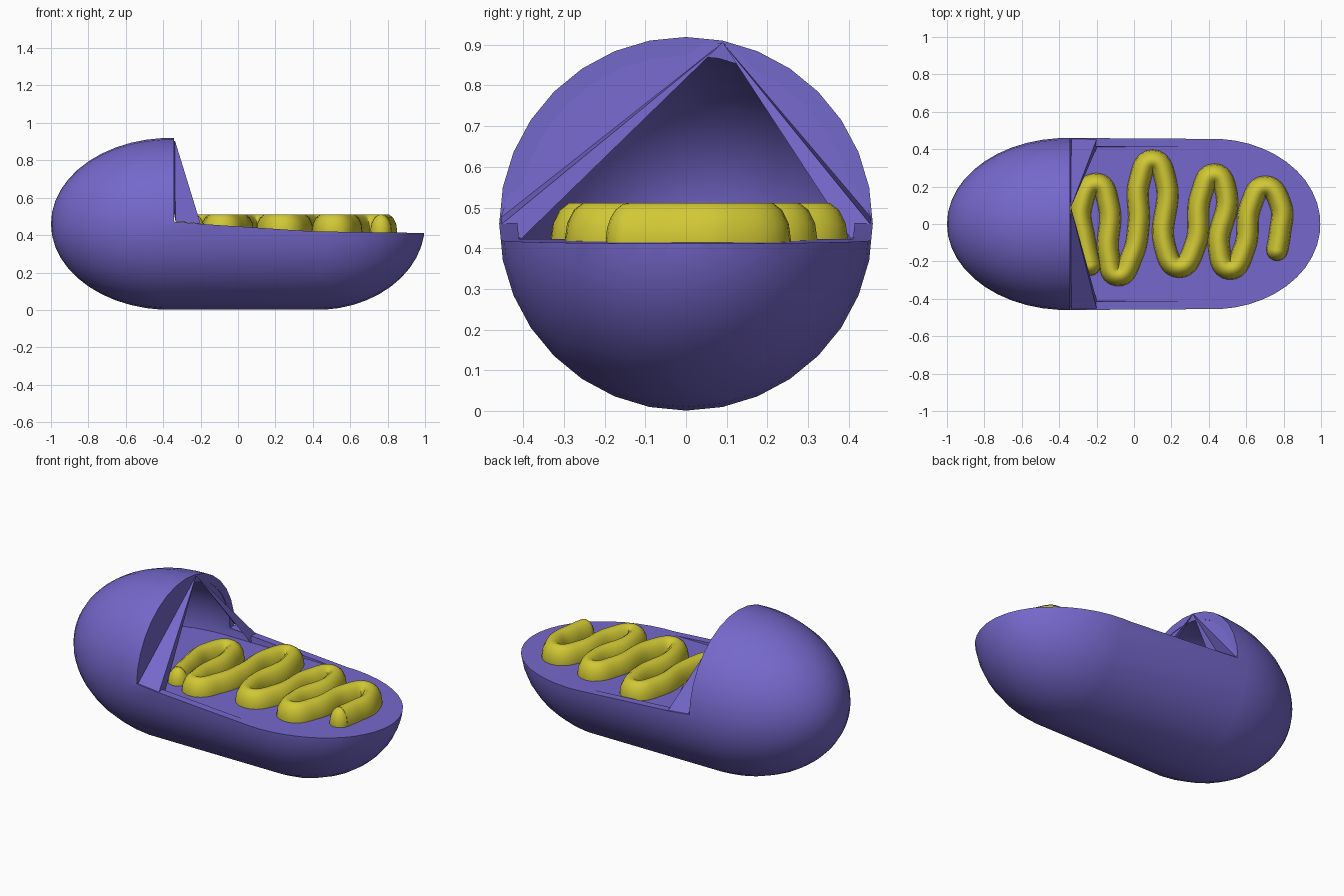
import bpy, bmesh, math
from mathutils import Vector

cube = bpy.data.objects.get("Cube")
if cube:
    bpy.data.objects.remove(cube, do_unlink=True)


def material(name, rgb):
    m = bpy.data.materials.new(name)
    m.use_nodes = True
    m.diffuse_color = (*rgb, 1)
    m.node_tree.nodes["Principled BSDF"].inputs["Base Color"].default_value = (*rgb, 1)
    return m


PURPLE = material("purple", (0.178, 0.138, 0.60))
YELLOW = material("yellow", (0.64, 0.58, 0.035))
AXIS_Z = 0.46


def to_object(name, bm, mat):
    bmesh.ops.recalc_face_normals(bm, faces=bm.faces)
    me = bpy.data.meshes.new(name)
    bm.to_mesh(me)
    bm.free()
    me.materials.append(mat)
    ob = bpy.data.objects.new(name, me)
    bpy.context.collection.objects.link(ob)
    return ob


def capsule(radius, wall):
    """Stretched capsule along x; an odd ring count leaves no equator, so the middle is straight."""
    bm = bmesh.new()
    bmesh.ops.create_uvsphere(bm, u_segments=32, v_segments=23, radius=1)
    for v in bm.verts:
        u, a, b = v.co.z, v.co.x, v.co.y
        x = -0.36 + (0.64 - wall) * u if u < 0 else 0.42 + (0.58 - wall) * u
        v.co = (x, a * radius, AXIS_Z + b * radius)
    return bm


def select_only(ob):
    bpy.ops.object.select_all(action='DESELECT')
    ob.select_set(True)
    bpy.context.view_layer.objects.active = ob


def cut(ob, cutter):
    mod = ob.modifiers.new("cut", 'BOOLEAN')
    mod.operation = 'DIFFERENCE'
    mod.solver = 'EXACT'
    mod.object = cutter
    cutter.hide_render = True
    select_only(ob)
    bpy.ops.object.modifier_apply(modifier=mod.name)
    bpy.data.objects.remove(cutter, do_unlink=True)


# Outer shell
shell = to_object("outer_shell", capsule(AXIS_Z, 0), PURPLE)

# Hollow above the floor
bm = capsule(0.415, 0.045)
res = bmesh.ops.bisect_plane(bm, geom=bm.verts[:] + bm.edges[:] + bm.faces[:],
                             plane_co=(0, 0, 0.423), plane_no=(0, 0, 1), clear_inner=True)
rim = [e for e in res["geom_cut"] if isinstance(e, bmesh.types.BMEdge)]
bmesh.ops.contextual_create(bm, geom=rim)
cut(shell, to_object("hollow_cutter", bm, PURPLE))

# Removed front-top section with a sloping rim
section = [(-0.342, 1.3), (-0.342, 0.472), (-0.2, 0.46), (0.4, 0.42), (1.3, 0.407), (1.3, 1.3)]
bm = bmesh.new()
face = bm.faces.new([bm.verts.new((x, -1, z)) for x, z in section])
ext = bmesh.ops.extrude_face_region(bm, geom=[face])
bmesh.ops.translate(bm, vec=(0, 2, 0),
                    verts=[v for v in ext["geom"] if isinstance(v, bmesh.types.BMVert)])
cut(shell, to_object("section_cutter", bm, PURPLE))
select_only(shell)
bpy.ops.object.shade_smooth_by_angle(angle=math.radians(30))

# Flaps that narrow the dome mouth to a triangle
apex = Vector((-0.337, 0.09, 0.905))
for side, label in ((-1, "right"), (1, "left")):
    bm = bmesh.new()
    a = bm.verts.new(apex)
    back = bm.verts.new((-0.335, side * 0.455, 0.475))
    corner = bm.verts.new((-0.2, side * 0.452, 0.46))
    inner = bm.verts.new((-0.2, side * 0.405, 0.423))
    bm.faces.new((a, back, corner))
    bm.faces.new((a, corner, inner))
    # Curved web between the flap and the dome edge
    start = math.atan2(apex.y * side, apex.z - AXIS_Z)
    arc = []
    for i in range(1, 10):
        t = start + (math.radians(88) - start) * i / 10
        arc.append(bm.verts.new((-0.345, side * 0.44 * math.sin(t), AXIS_Z + 0.44 * math.cos(t))))
    bm.faces.new([a] + arc + [back])
    to_object("mouth_flap_" + label, bm, PURPLE)

# Folded inner membrane: one winding half-buried tube
path = [(-0.235, -0.22), (-0.265, -0.08), (-0.28, 0.1), (-0.2, 0.215), (-0.135, 0.1),
        (-0.135, -0.17), (-0.09, -0.275), (-0.01, -0.17), (0.025, 0.0), (0.03, 0.23),
        (0.1, 0.34), (0.17, 0.23), (0.165, -0.12), (0.24, -0.23), (0.325, -0.12),
        (0.36, 0.16), (0.43, 0.265), (0.495, 0.16), (0.455, -0.13), (0.51, -0.24),
        (0.59, -0.13), (0.625, 0.1), (0.7, 0.2), (0.785, 0.1), (0.78, -0.05), (0.765, -0.14)]
cu = bpy.data.curves.new("folded_membrane", 'CURVE')
cu.dimensions = '3D'
cu.bevel_depth = 0.058
cu.bevel_resolution = 5
cu.resolution_u = 8
cu.use_fill_caps = True
sp = cu.splines.new('BEZIER')
sp.bezier_points.add(len(path) - 1)
for p, (x, y) in zip(sp.bezier_points, path):
    p.co = (x, y, 0)
    p.handle_left_type = p.handle_right_type = 'AUTO'
cu.materials.append(YELLOW)
tube = bpy.data.objects.new("folded_membrane", cu)
bpy.context.collection.objects.link(tube)
tube.location.z = 0.42
tube.scale.z = 1.62
select_only(tube)
bpy.ops.object.convert(target='MESH')
bpy.ops.object.shade_smooth_by_angle(angle=math.radians(45))

# Rounded tips of the membrane
for name, (x, y) in (("membrane_tip_inner", path[0]), ("membrane_tip_outer", path[-1])):
    bm = bmesh.new()
    bmesh.ops.create_uvsphere(bm, u_segments=16, v_segments=10, radius=0.057)
    tip = to_object(name, bm, YELLOW)
    tip.location = (x, y, 0.42)
    tip.scale.z = 1.6
    select_only(tip)
    bpy.ops.object.shade_smooth_by_angle(angle=math.radians(45))
